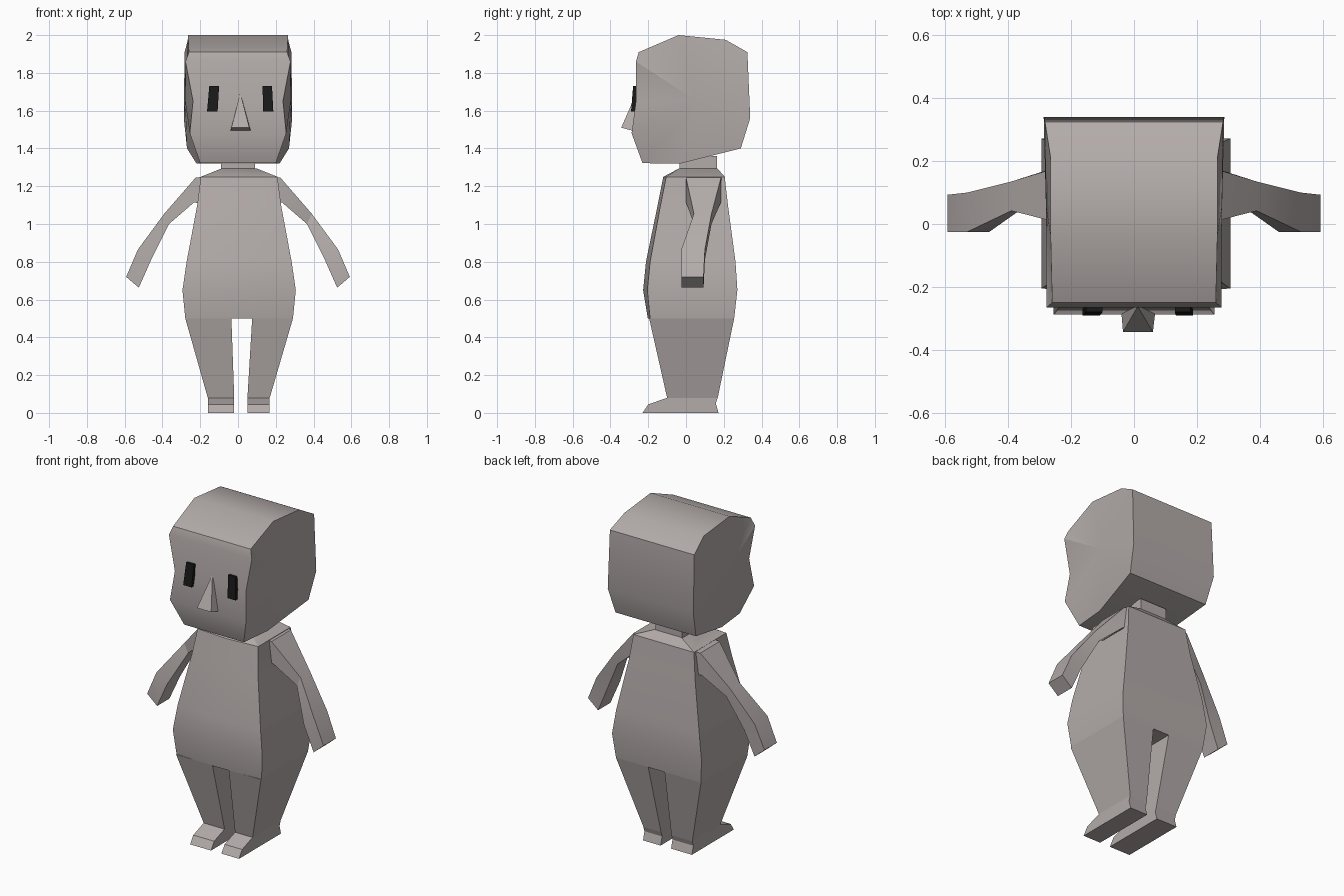
import bpy, bmesh, math

if "Cube" in bpy.data.objects:
    bpy.data.objects.remove(bpy.data.objects["Cube"])


def material(name, color):
    m = bpy.data.materials.new(name)
    m.diffuse_color = (*color, 1)
    m.use_nodes = True
    m.node_tree.nodes["Principled BSDF"].inputs["Base Color"].default_value = m.diffuse_color
    return m


CLAY = material("warm grey", (0.45, 0.41, 0.40))
BLACK = material("black", (0.01, 0.01, 0.01))


def make(name, bm, mat=CLAY, smooth=True):
    bmesh.ops.recalc_face_normals(bm, faces=bm.faces)
    me = bpy.data.meshes.new(name)
    bm.to_mesh(me)
    bm.free()
    me.materials.append(mat)
    ob = bpy.data.objects.new(name, me)
    bpy.context.collection.objects.link(ob)
    if smooth:
        bpy.ops.object.select_all(action='DESELECT')
        ob.select_set(True)
        bpy.context.view_layer.objects.active = ob
        bpy.ops.object.shade_smooth_by_angle(angle=math.radians(30))
    return ob


def loft(name, rings, mat=CLAY, smooth=True):
    """Skin a list of equal-sized point rings and cap both ends."""
    bm = bmesh.new()
    vs = [[bm.verts.new(p) for p in r] for r in rings]
    n = len(vs[0])
    for a, b in zip(vs, vs[1:]):
        for i in range(n):
            j = (i + 1) % n
            bm.faces.new((a[i], a[j], b[j], b[i]))
    bm.faces.new(vs[0])
    bm.faces.new(vs[-1])
    return make(name, bm, mat, smooth)


# Head: side profile (y, z, half width) spanned across x
profile = [(-0.04, 2.0, 0.265), (0.21, 1.975, 0.265), (0.325, 1.91, 0.283),
           (0.34, 1.56, 0.287), (0.29, 1.40, 0.27), (-0.03, 1.32, 0.22),
           (-0.23, 1.322, 0.20), (-0.288, 1.48, 0.255), (-0.265, 1.65, 0.238),
           (-0.265, 1.86, 0.278), (-0.25, 1.91, 0.26)]
bm = bmesh.new()
sides = [[bm.verts.new((s * w, y, z)) for y, z, w in profile] for s in (-1, 1)]
for i in range(len(profile)):
    j = (i + 1) % len(profile)
    bm.faces.new((sides[0][i], sides[0][j], sides[1][j], sides[1][i]))
for s, ring in zip((-1, 1), sides):
    hub = bm.verts.new((s * 0.28, 0.06, 1.65))
    for i in range(len(ring)):
        bm.faces.new((ring[i], ring[(i + 1) % len(ring)], hub))
make("head", bm)

# Nose: wedge leaning out of the face
bm = bmesh.new()
tip = bm.verts.new((0.012, -0.262, 1.695))
base = [bm.verts.new(p) for p in ((-0.035, -0.343, 1.51), (0.06, -0.343, 1.51),
                                  (0.07, -0.26, 1.488), (-0.042, -0.26, 1.488))]
bm.faces.new(base)
for i in range(4):
    bm.faces.new((base[i], base[(i + 1) % 4], tip))
make("nose", bm, smooth=False)

# Eyes: tilted dark blocks set in the face
for name, top, bottom in (("left_eye", (-0.152, -0.10), (-0.164, -0.108)),
                          ("right_eye", (0.13, 0.18), (0.133, 0.187))):
    loft(name, [[(x[0], -0.26, z), (x[1], -0.26, z), (x[1], y, z), (x[0], y, z)]
                for x, y, z in ((bottom, -0.291, 1.595), (top, -0.28, 1.73))],
         BLACK, False)

# Neck
loft("neck", [[(-0.09, -0.035, z), (0.09, -0.035, z), (0.09, 0.165, z),
               (-0.09, 0.165, z)] for z in (1.27, 1.36)], smooth=False)

# Torso: z, half width, front corner y, front bulge, back y
CX = 0.006
levels = [(0.50, 0.285, -0.19, 0.012, 0.255), (0.65, 0.30, -0.205, 0.022, 0.272),
          (0.80, 0.278, -0.19, 0.022, 0.262), (1.10, 0.222, -0.135, 0.015, 0.222),
          (1.25, 0.203, -0.105, 0.015, 0.205), (1.295, 0.09, -0.035, 0.0, 0.165)]
loft("torso", [[(CX - w, f, z), (CX, f - b, z), (CX + w, f, z),
                (CX + w, k, z), (CX - w, k, z)] for z, w, f, b, k in levels])

# Legs and feet
for name, outer, inner in (("left", (-0.279, -0.16), (-0.035, -0.02)),
                           ("right", (0.291, 0.168), (0.075, 0.05))):
    rings = []
    for z, o, i, f, k in ((0.5, outer[0], inner[0], -0.195, 0.255),
                          (0.08, outer[1], inner[1], -0.10, 0.168)):
        rings.append([(o, f, z), (i, f, z), (i, k, z), (o, k, z)])
    loft(name + "_leg", rings)
    o, i = outer[1], inner[1]
    side = [(-0.10, 0.08), (-0.20, 0.045), (-0.23, 0.0), (0.172, 0.0),
            (0.158, 0.05), (0.168, 0.08)]
    loft(name + "_foot", [[(x, y, z) for y, z in side] for x in (o, i)], smooth=False)

# Arms: outer edge (x, z), inner edge (x, z), front y, back y
arm = [((0.19, 1.25), (0.17, 1.10), 0.0, 0.19), ((0.225, 1.245), (0.232, 1.115), 0.0, 0.185),
       ((0.39, 1.055), (0.365, 1.0), 0.042, 0.135), ((0.53, 0.865), (0.46, 0.81), -0.025, 0.10),
       ((0.592, 0.72), (0.525, 0.663), -0.025, 0.093)]
for name, s in (("left_arm", -1), ("right_arm", 1)):
    loft(name, [[(s * o[0], f, o[1]), (s * n[0], f, n[1]), (s * n[0], k, n[1]),
                 (s * o[0], k, o[1])] for o, n, f, k in arm])
